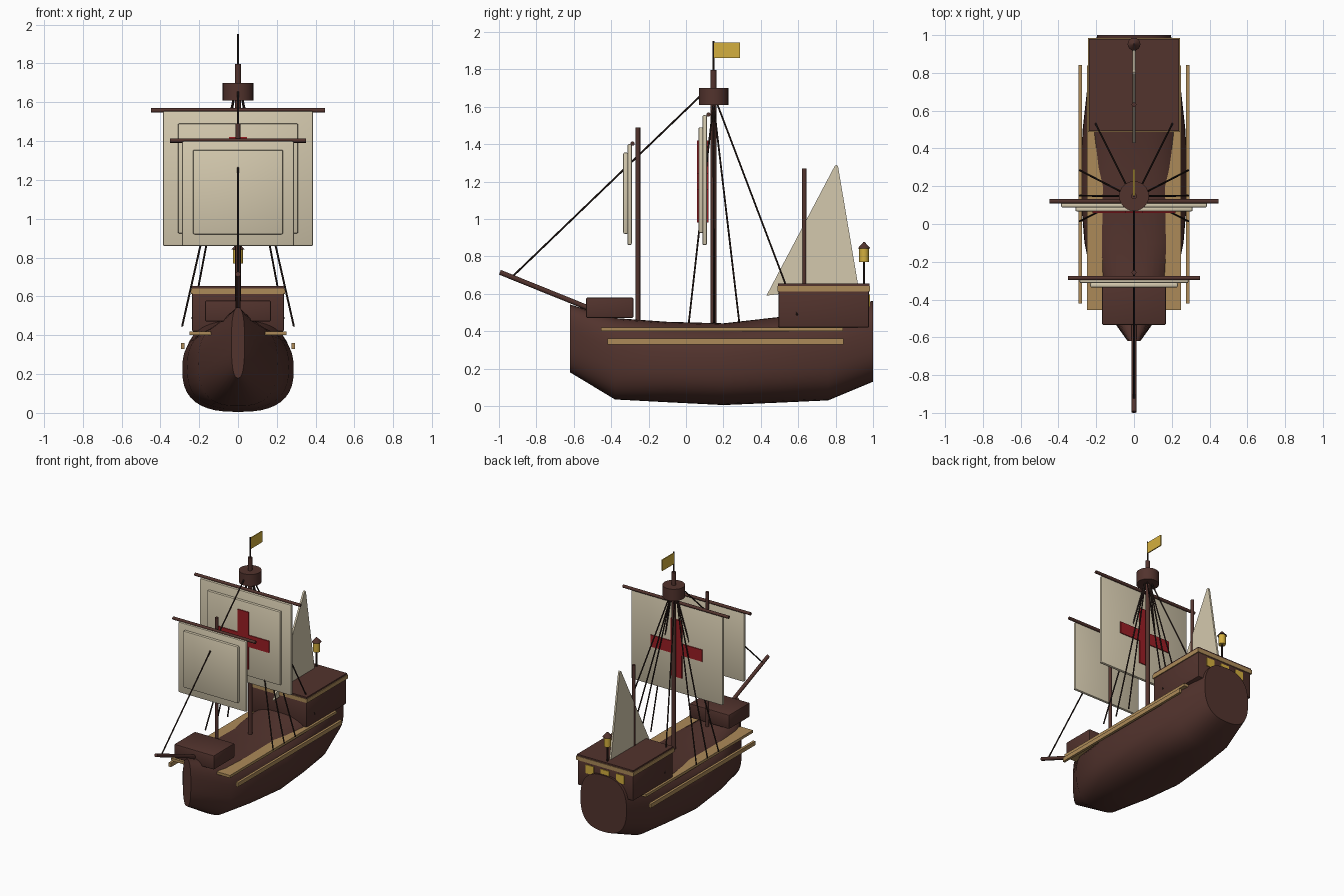
import bpy, bmesh, math
from mathutils import Vector

if "Cube" in bpy.data.objects:
    bpy.data.objects.remove(bpy.data.objects["Cube"])


def material(name, r, g, b):
    m = bpy.data.materials.new(name)
    lin = [((c / 255 + 0.055) / 1.055) ** 2.4 for c in (r, g, b)]
    m.diffuse_color = (*lin, 1)
    m.use_nodes = True
    m.node_tree.nodes["Principled BSDF"].inputs["Base Color"].default_value = m.diffuse_color
    return m


BROWN = material("hull brown", 82, 51, 45)
TAN = material("trim tan", 172, 138, 88)
CREAM = material("sail cream", 212, 201, 174)
RED = material("cross red", 155, 30, 36)
GOLD = material("gold", 212, 175, 62)
ROPE = material("rope dark", 46, 33, 29)


def finish(name, bm, mat, smooth=True):
    bmesh.ops.recalc_face_normals(bm, faces=bm.faces)
    me = bpy.data.meshes.new(name)
    bm.to_mesh(me)
    bm.free()
    me.materials.append(mat)
    ob = bpy.data.objects.new(name, me)
    bpy.context.collection.objects.link(ob)
    if smooth:
        bpy.context.view_layer.objects.active = ob
        ob.select_set(True)
        bpy.ops.object.shade_smooth_by_angle(angle=math.radians(35))
        ob.select_set(False)
    return ob


def box(name, x, y, z, mat, bevel=0.0):
    """Box from (min, max) ranges on each axis."""
    bm = bmesh.new()
    bmesh.ops.create_cube(bm, size=1)
    for v in bm.verts:
        v.co = [(lo + hi) / 2 + c * (hi - lo) for c, (lo, hi) in zip(v.co, (x, y, z))]
    if bevel:
        bmesh.ops.bevel(bm, geom=bm.edges[:], offset=bevel, segments=2,
                        profile=0.5, affect='EDGES')
    return finish(name, bm, mat, bool(bevel))


def rod(name, a, b, r, mat, r2=None, sides=16):
    """Cylinder or cone between two points."""
    a, b = Vector(a), Vector(b)
    bm = bmesh.new()
    bmesh.ops.create_cone(bm, cap_ends=True, segments=sides, radius1=r,
                          radius2=r if r2 is None else r2, depth=(b - a).length)
    rot = (b - a).to_track_quat('Z', 'Y')
    for v in bm.verts:
        v.co = rot @ v.co + (a + b) / 2
    return finish(name, bm, mat)


# Hull: lofted superellipse stations (y, half width, bottom, top)
stations = [(-0.62, 0.034, 0.18, 0.543), (-0.38, 0.205, 0.035, 0.47),
            (-0.10, 0.262, 0.02, 0.45), (0.2, 0.287, 0.005, 0.442),
            (0.5, 0.272, 0.018, 0.476), (0.76, 0.243, 0.03, 0.515),
            (1.0, 0.195, 0.13, 0.562)]
N = 40
bm = bmesh.new()
rings = []
for y, w, lo, hi in stations:
    ring = []
    for i in range(N):
        t = 2 * math.pi * i / N
        c, s = math.cos(t), math.sin(t)
        e = 2 / 2.6
        ring.append(bm.verts.new((w * math.copysign(abs(c) ** e, c), y,
                                  (lo + hi) / 2 + (hi - lo) / 2 * math.copysign(abs(s) ** e, s))))
    rings.append(ring)
for p, q in zip(rings, rings[1:]):
    for i in range(N):
        j = (i + 1) % N
        bm.faces.new((p[i], p[j], q[j], q[i]))
bm.faces.new(rings[0])
bm.faces.new(rings[-1])
finish("hull", bm, BROWN)

# Side planks and wales
for s, side in ((-1, "left"), (1, "right")):
    box("deck_plank_" + side, sorted((s * 0.14, s * 0.25)), (-0.455, 0.84), (0.40, 0.42), TAN)
    box("wale_" + side, sorted((s * 0.275, s * 0.294)), (-0.42, 0.843), (0.33, 0.361), TAN)

# Forecastle and aftercastle
box("forecastle", (-0.17, 0.17), (-0.535, -0.28), (0.47, 0.58), BROWN, 0.01)
box("aftercastle", (-0.236, 0.236), (0.495, 0.978), (0.42, 0.62), BROWN, 0.005)
box("aftercastle_trim", (-0.243, 0.243), (0.488, 0.984), (0.612, 0.642), TAN)
box("aftercastle_roof", (-0.238, 0.238), (0.492, 0.98), (0.64, 0.654), BROWN)
for i, x in enumerate((-0.13, 0, 0.13)):
    box(f"stern_window_{i}", (x - 0.035, x + 0.035), (0.976, 0.984), (0.53, 0.595), GOLD)

# Masts, yards and bowsprit
rod("main_mast", (0, 0.147, 0.4), (0, 0.147, 1.797), 0.016, BROWN)
rod("fore_mast", (0, -0.257, 0.4), (0, -0.257, 1.49), 0.0125, BROWN)
rod("mizzen_mast", (0, 0.632, 0.6), (0, 0.632, 1.27), 0.0125, BROWN)
rod("main_yard", (-0.448, 0.12, 1.558), (0.448, 0.12, 1.558), 0.0115, BROWN)
rod("fore_yard", (-0.35, -0.286, 1.403), (0.35, -0.286, 1.403), 0.0115, BROWN)
rod("bowsprit", (0, -0.995, 0.715), (0, -0.42, 0.483), 0.0135, BROWN)
rod("crows_nest", (0, 0.148, 1.61), (0, 0.148, 1.70), 0.079, BROWN, sides=24)

# Flag
rod("flagpole", (0, 0.147, 1.79), (0, 0.147, 1.952), 0.005, ROPE, sides=8)
box("flag", (-0.004, 0.004), (0.15, 0.29), (1.86, 1.944), GOLD)

# Square sails, each with a raised belly panel
box("main_sail", (-0.387, 0.387), (0.088, 0.112), (0.86, 1.555), CREAM, 0.008)
box("main_sail_belly", (-0.31, 0.31), (0.066, 0.092), (0.925, 1.49), CREAM, 0.008)
box("fore_sail", (-0.288, 0.288), (-0.313, -0.29), (0.86, 1.40), CREAM, 0.008)
box("fore_sail_belly", (-0.232, 0.232), (-0.336, -0.31), (0.92, 1.355), CREAM, 0.008)

# Red cross on both faces of the main sail
for name, y0, y1 in (("front", 0.059, 0.0665), ("back", 0.1115, 0.119)):
    box("cross_upright_" + name, (-0.047, 0.047), (y0, y1), (0.98, 1.42), RED)
    for s in (-1, 1):
        box(f"cross_arm_{name}_{s}", sorted((s * 0.047, s * 0.22)), (y0, y1), (1.155, 1.245), RED)

# Lateen sail
bm = bmesh.new()
tri = [(0.43, 0.59), (0.795, 1.283), (0.805, 1.29), (0.813, 1.28), (0.92, 0.648)]
face = bm.faces.new([bm.verts.new((-0.007, y, z)) for y, z in tri])
ext = bmesh.ops.extrude_face_region(bm, geom=[face])
for v in ext["geom"]:
    if isinstance(v, bmesh.types.BMVert):
        v.co.x = 0.007
finish("lateen_sail", bm, CREAM, False)

# Stern lantern
rod("lantern_post", (0, 0.952, 0.65), (0, 0.952, 0.775), 0.006, ROPE, sides=8)
rod("lantern", (0, 0.952, 0.77), (0, 0.952, 0.845), 0.026, GOLD)
rod("lantern_roof", (0, 0.952, 0.842), (0, 0.952, 0.876), 0.034, BROWN, 0.004)

# Rigging
rod("forestay", (0, 0.10, 1.68), (0, -0.93, 0.69), 0.005, ROPE, sides=8)
for s in (-1, 1):
    for i, y in enumerate((0.015, 0.15, 0.285)):
        rod(f"shroud_{s}_{i}", (s * 0.022, 0.147, 1.62), (s * 0.288, y, 0.445), 0.005, ROPE, sides=8)
    rod(f"backstay_{s}", (s * 0.02, 0.165, 1.62), (s * 0.235, 0.595, 0.485), 0.005, ROPE, sides=8)
